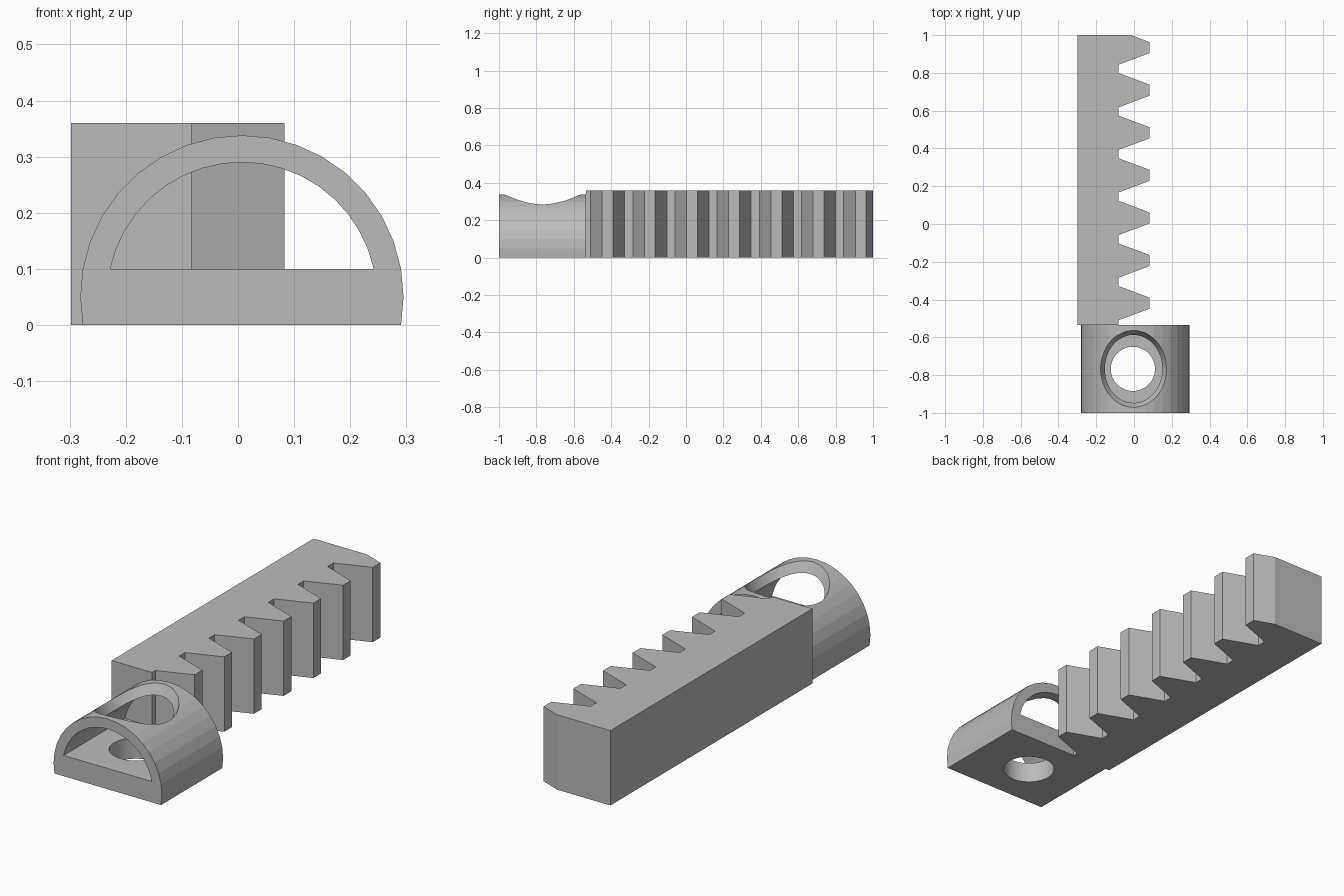
import bpy, bmesh
from math import sin, cos, radians
from mathutils import Vector

cube = bpy.data.objects.get("Cube")
if cube:
    bpy.data.objects.remove(cube, do_unlink=True)

grey = bpy.data.materials.new("plain grey")
grey.use_nodes = True
grey.diffuse_color = (0.5, 0.5, 0.5, 1)
grey.node_tree.nodes["Principled BSDF"].inputs["Base Color"].default_value = (0.5, 0.5, 0.5, 1)


def add_object(name, bm):
    bmesh.ops.recalc_face_normals(bm, faces=bm.faces)
    mesh = bpy.data.meshes.new(name)
    bm.to_mesh(mesh)
    bm.free()
    mesh.materials.append(grey)
    obj = bpy.data.objects.new(name, mesh)
    bpy.context.collection.objects.link(obj)
    return obj


def prism(name, points, direction):
    """Extrude a closed outline along a direction."""
    bm = bmesh.new()
    face = bm.faces.new([bm.verts.new(p) for p in points])
    ext = bmesh.ops.extrude_face_region(bm, geom=[face], use_keep_orig=True)
    verts = [v for v in ext["geom"] if isinstance(v, bmesh.types.BMVert)]
    bmesh.ops.translate(bm, verts=verts, vec=Vector(direction))
    return add_object(name, bm)


def round_cutter(name, r_low, r_high, z_low, z_high):
    bm = bmesh.new()
    bmesh.ops.create_cone(bm, cap_ends=True, segments=64, radius1=r_low,
                          radius2=r_high, depth=z_high - z_low)
    bmesh.ops.translate(bm, verts=bm.verts, vec=(-0.006, -0.767, (z_low + z_high) / 2))
    return add_object(name, bm)


def cut(target, cutter):
    cutter.hide_render = True
    mod = target.modifiers.new("cut", 'BOOLEAN')
    mod.operation = 'DIFFERENCE'
    mod.solver = 'EXACT'
    mod.object = cutter
    bpy.context.view_layer.objects.active = target
    bpy.ops.object.modifier_apply(modifier=mod.name)
    bpy.data.objects.remove(cutter, do_unlink=True)


def arc(radius, start, steps, y):
    span = 180 - 2 * start
    angles = [radians(start + span * i / steps) for i in range(steps + 1)]
    return [(0.007 + radius * cos(a), y, 0.05 + radius * sin(a)) for a in angles]


# Toothed rack: straight back, seven trapezoid teeth on the left side
BACK, ROOT, TIP = -0.298, -0.083, 0.083
HEIGHT, START, PITCH = 0.36, -0.535, 0.2255
outline = [(BACK, 1, 0), (BACK, START, 0), (ROOT, START, 0)]
for i in range(7):
    y = -0.419 + PITCH * i
    outline += [(ROOT, y - 0.091, 0), (TIP, y - 0.029, 0), (TIP, y + 0.029, 0)]
    if i < 6:
        outline.append((ROOT, y + 0.091, 0))
outline.append((-0.016, 1, 0))
prism("toothed_rack", outline, (0, 0, HEIGHT))

# Arched socket: hollow half-round sleeve with a flat floor
socket = prism("arched_socket", arc(0.288, -10, 20, -1), (0, START + 1, 0))
cut(socket, prism("sleeve_cutter", arc(0.24, 12, 18, -1.1), (0, 0.8, 0)))

# Flared opening in the arch and screw hole in the floor
cut(socket, round_cutter("flare_cutter", 0.12, 0.285, 0.17, 0.5))
cut(socket, round_cutter("screw_hole_cutter", 0.117, 0.117, -0.1, 0.2))
for face in socket.data.polygons:
    face.material_index = 0
